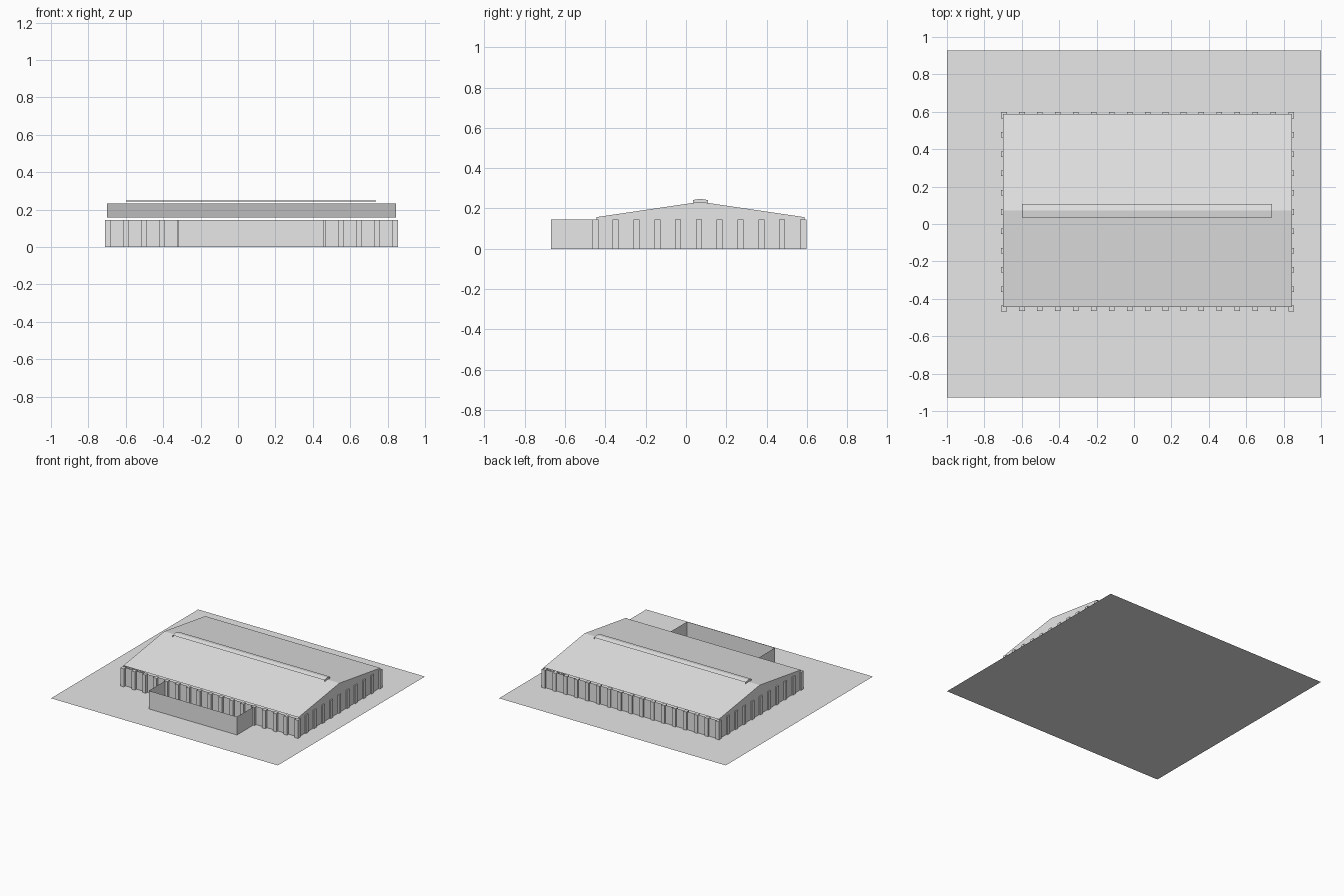
import bpy

cube = bpy.data.objects.get("Cube")
if cube:
    bpy.data.objects.remove(cube)

grey = bpy.data.materials.new("light grey")
grey.use_nodes = True
grey.diffuse_color = (0.8, 0.8, 0.8, 1)
grey.node_tree.nodes["Principled BSDF"].inputs["Base Color"].default_value = (0.8, 0.8, 0.8, 1)

# Main dimensions
X0, X1 = -0.70, 0.845
Y0, Y1 = -0.445, 0.587
RIDGE_Y = (Y0 + Y1) / 2
WALL, EAVE, RIDGE = 0.145, 0.157, 0.233


def make(name, verts, faces):
    mesh = bpy.data.meshes.new(name)
    mesh.from_pydata(verts, [], faces)
    mesh.materials.append(grey)
    obj = bpy.data.objects.new(name, mesh)
    bpy.context.collection.objects.link(obj)
    return obj


def upright(name, a, b, height):
    """Thin upright panel from plan point a to plan point b."""
    return make(name, [(*a, 0), (*b, 0), (*b, height), (*a, height)], [(0, 1, 2, 3)])


def gable(name, x, section, outward):
    """Flat end panel at x, shaped by a (y, z) section."""
    points = section if outward > 0 else section[::-1]
    return make(name, [(x, y, z) for y, z in points], [tuple(range(len(points)))])


def folded_sheet(name, x0, x1, line):
    """Sheet swept along x over a (y, z) line."""
    verts = [(x, y, z) for y, z in line for x in (x0, x1)]
    faces = [(2 * i, 2 * i + 1, 2 * i + 3, 2 * i + 2) for i in range(len(line) - 1)]
    return make(name, verts, faces)


def column(name, x0, x1, y0, y1):
    verts = [(x, y, z) for z in (0, WALL) for x, y in ((x0, y0), (x1, y0), (x1, y1), (x0, y1))]
    faces = [(i, (i + 1) % 4, (i + 1) % 4 + 4, i + 4) for i in range(4)]
    return make(name, verts, faces + [(4, 5, 6, 7), (3, 2, 1, 0)])


# Ground slab
make("ground", [(-1, -0.927, 0), (1, -0.927, 0), (1, 0.927, 0), (-1, 0.927, 0)], [(0, 1, 2, 3)])

# Long walls, stopping below the eaves
upright("front_wall", (X0, Y0), (X1, Y0), WALL)
upright("back_wall", (X1, Y1), (X0, Y1), WALL)

# End walls rising to the roof
end = [(Y0, 0), (Y1, 0), (Y1, EAVE), (RIDGE_Y, RIDGE), (Y0, EAVE)]
gable("right_end_wall", X0, end, -1)
gable("left_end_wall", X1, end, 1)

# Pitched roof
folded_sheet("roof", X0, X1, [(Y0, EAVE), (RIDGE_Y, RIDGE), (Y1, EAVE)])

# Raised ridge vent with closed ends and open sides
VX0, VX1, HALF = -0.60, 0.738, 0.037
low, top = 0.242, 0.248
roof_edge = RIDGE - HALF * (RIDGE - EAVE) / (RIDGE_Y - Y0)
cap = [(RIDGE_Y - HALF, low), (RIDGE_Y, top), (RIDGE_Y + HALF, low)]
folded_sheet("vent_cap", VX0, VX1, cap)
vent_end = [(RIDGE_Y - HALF, roof_edge), (RIDGE_Y, RIDGE), (RIDGE_Y + HALF, roof_edge)] + cap[::-1]
gable("vent_right_end", VX0, vent_end, -1)
gable("vent_left_end", VX1, vent_end, 1)

# Columns along the long walls
W = 0.015
CX0, CX1 = X0 + 0.005, X1 - 0.005
for i in range(17):
    x = CX0 + (CX1 - CX0) * i / 16
    column("front_column", x - W, x + W, Y0 - 0.02, Y0 + 0.01)
    column("back_column", x - W, x + W, Y1 - 0.02, Y1 + 0.011)

# Columns along the end walls
CY0, CY1 = Y0 - 0.007, Y1 - 0.007
for i in range(1, 10):
    y = CY0 + (CY1 - CY0) * i / 10
    column("right_column", X0 - 0.01, X0 + 0.02, y - W, y + W)
    column("left_column", X1 - 0.02, X1 + 0.01, y - W, y + W)

# Corner columns reach the end-wall column line
for x in (X0 + 0.005, X1 - 0.005):
    for y in (CY0, CY1):
        column("corner_column", x - W, x + W, y - W, y + W)

# Open-topped front enclosure
FX0, FX1, FY = -0.317, 0.46, -0.67
upright("enclosure_front", (FX0, FY), (FX1, FY), WALL)
upright("enclosure_right", (FX0, Y0), (FX0, FY), WALL)
upright("enclosure_left", (FX1, FY), (FX1, Y0), WALL)
